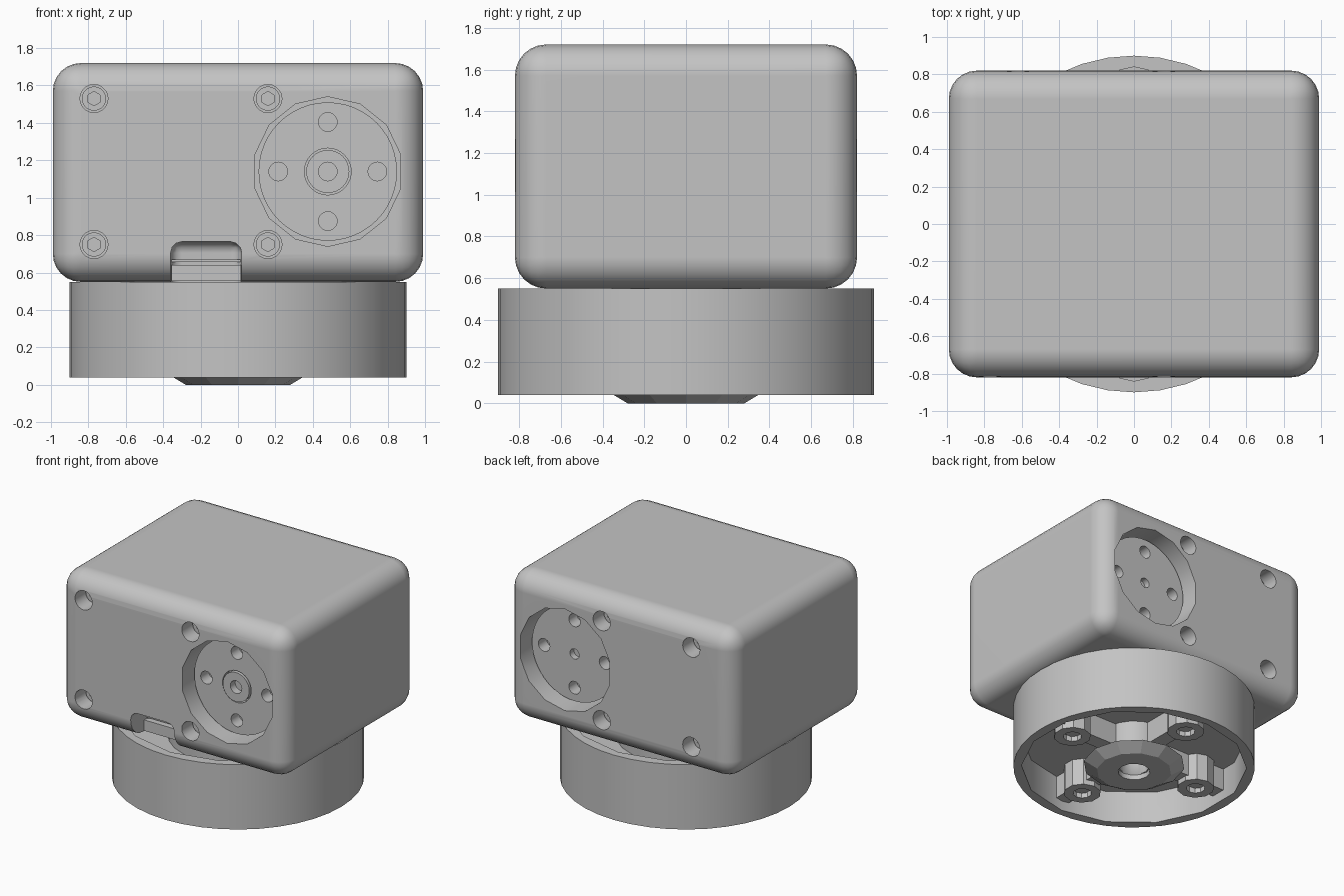
import bpy, math
from mathutils import Matrix, Vector

cube = bpy.data.objects.get("Cube")
if cube:
    bpy.data.objects.remove(cube, do_unlink=True)

grey = bpy.data.materials.new("plain_grey")
grey.use_nodes = True
tone = (0.55, 0.55, 0.55, 1)
grey.diffuse_color = tone
grey.node_tree.nodes["Principled BSDF"].inputs["Base Color"].default_value = tone


def finish(obj, name, smooth=True):
    obj.name = name
    obj.data.materials.clear()
    obj.data.materials.append(grey)
    bpy.ops.object.select_all(action="DESELECT")
    obj.select_set(True)
    bpy.context.view_layer.objects.active = obj
    if smooth:
        bpy.ops.object.shade_smooth_by_angle(angle=math.radians(35))
    return obj


def cylinder(name, centre, radius, length, axis="Y", sides=32, smooth=True):
    turn = (math.pi / 2, 0, 0) if axis == "Y" else (0, 0, 0)
    bpy.ops.mesh.primitive_cylinder_add(vertices=sides, radius=radius, depth=length,
                                        location=centre, rotation=turn)
    return finish(bpy.context.object, name, smooth)


def block(name, low, high, bevel=0, segments=5):
    low, high = Vector(low), Vector(high)
    bpy.ops.mesh.primitive_cube_add(size=1, location=(low + high) / 2)
    obj = bpy.context.object
    obj.scale = high - low
    bpy.ops.object.transform_apply(location=False, rotation=False, scale=True)
    if bevel:
        mod = obj.modifiers.new("round", "BEVEL")
        mod.width, mod.segments, mod.limit_method = bevel, segments, "NONE"
        bpy.ops.object.modifier_apply(modifier=mod.name)
    return finish(obj, name)


def cut(target, cutter):
    mod = target.modifiers.new("cut", "BOOLEAN")
    mod.operation, mod.solver, mod.object = "DIFFERENCE", "EXACT", cutter
    bpy.context.view_layer.objects.active = target
    bpy.ops.object.modifier_apply(modifier=mod.name)
    bpy.data.objects.remove(cutter, do_unlink=True)


# Rounded motor housing
half_y = 0.82
axle_x, axle_z = 0.48, 1.14
housing = block("housing", (-0.99, -half_y, 0.55), (0.99, half_y, 1.72), 0.15, 6)

# Horn wells and screw wells on front and back
screw_columns = {-1: (-0.77, 0.16), 1: (-0.62, 0.16)}
for side, columns in screw_columns.items():
    y = side * half_y
    cut(housing, cylinder("cutter", (axle_x, y, axle_z), 0.4, 0.6, sides=14))
    for x in columns:
        for z in (0.75, 1.53):
            cut(housing, cylinder("cutter", (x, y, z), 0.075, 0.5, sides=20))

# Cable slot at the lower front edge
cut(housing, block("cutter", (-0.36, -1, 0.35), (0.02, -0.60, 0.765), 0.06, 3))
finish(housing, "housing")
flat = housing.modifiers.new("flat_faces", "WEIGHTED_NORMAL")
flat.keep_sharp = True
bpy.ops.object.modifier_apply(modifier=flat.name)
block("cable_plug", (-0.355, -0.66, 0.555), (0.015, -0.58, 0.64))
block("cable_bar", (-0.355, -0.64, 0.655), (0.015, -0.59, 0.67))

for side, columns in screw_columns.items():
    label = "front" if side < 0 else "back"
    face = side * 0.70
    # Drive disc with four holes around the axle
    disc = cylinder(label + "_drive_disc", (axle_x, face - side * 0.08, axle_z), 0.37, 0.16, sides=48)
    for dx, dz in ((0.265, 0), (-0.265, 0), (0, 0.265), (0, -0.265)):
        cut(disc, cylinder("cutter", (axle_x + dx, face, axle_z + dz), 0.05, 0.2, sides=20))
    cut(disc, cylinder("cutter", (axle_x, face, axle_z), 0.125 if side < 0 else 0.04, 0.1))
    finish(disc, label + "_drive_disc")
    # Axle boss
    if side < 0:
        boss = cylinder("axle_boss", (axle_x, face + 0.03, axle_z), 0.115, 0.08)
        cut(boss, cylinder("cutter", (axle_x, face, axle_z), 0.05, 0.12, sides=20))
        finish(boss, "axle_boss")
    # Socket screws
    for x in columns:
        for z in (0.75, 1.53):
            y = side * (half_y - 0.17)
            screw = cylinder(label + "_screw", (x, y, z), 0.065, 0.1, sides=20)
            cut(screw, cylinder("cutter", (x, y + side * 0.05, z), 0.038, 0.08, sides=6))
            finish(screw, label + "_screw")

# Round base collar, open above and below
collar = cylinder("base_collar", (0, 0, 0.295), 0.9, 0.51, axis="Z", sides=40)
cut(collar, cylinder("cutter", (0, 0, 0.295), 0.84, 0.8, axis="Z", sides=14))
finish(collar, "base_collar")

# Plate inside the collar, with the neck that carries the housing
cylinder("base_plate", (0, 0, 0.33), 0.86, 0.06, axis="Z", sides=40)
cylinder("neck", (0, 0, 0.46), 0.5, 0.24, axis="Z", sides=24)

# Central hub with a flared foot and a bore
hub = cylinder("hub", (0, 0, 0.19), 0.24, 0.3, axis="Z", sides=16)
bpy.ops.mesh.primitive_cone_add(vertices=12, radius1=0.28, radius2=0.38, depth=0.06,
                                location=(0, 0, 0.03))
foot = finish(bpy.context.object, "hub_foot", smooth=False)
for part, radius in ((hub, 0.11), (foot, 0.12)):
    cut(part, cylinder("cutter", (0, 0, 0.1), radius, 0.5, axis="Z", sides=12))

# Spokes and screw bosses around the hub
for i in range(4):
    angle = i * math.pi / 2
    ux, uy = math.cos(angle), math.sin(angle)
    spoke = block("spoke", (0.2, -0.06, 0.12), (0.84, 0.06, 0.32))
    spoke.matrix_world = Matrix.Rotation(angle, 4, "Z") @ Matrix.Translation(spoke.location)
    stud = cylinder("base_boss", (0.6 * ux, 0.6 * uy, 0.2), 0.14, 0.24, axis="Z", sides=10)
    cut(stud, cylinder("cutter", (0.6 * ux, 0.6 * uy, 0.1), 0.07, 0.2, axis="Z", sides=10))
    finish(stud, "base_boss")
